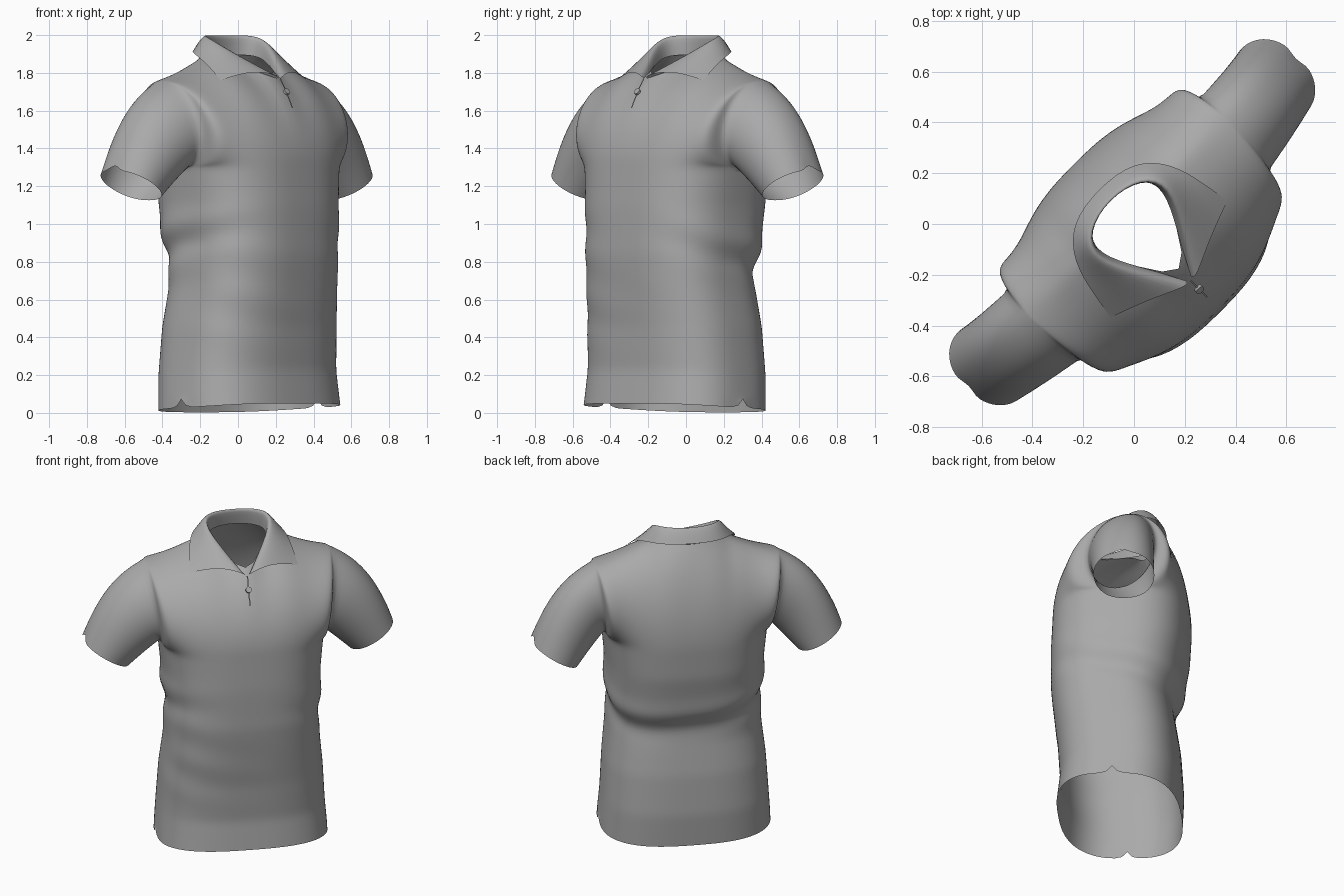
import bpy, bmesh, math
from mathutils import Vector

if "Cube" in bpy.data.objects:
    bpy.data.objects.remove(bpy.data.objects["Cube"])

TURN = math.radians(45)          # the shirt stands turned 45 degrees
M, ROWS, UP, SL = 28, 26, 14, 8  # columns per panel, torso rows, chest rows, sleeve rows
ZA, N = 1.3, 2.7                 # armpit height, cross-section squareness

cloth = bpy.data.materials.new("cloth_grey")
cloth.diffuse_color = (.4, .4, .4, 1)
cloth.use_nodes = True
cloth.node_tree.nodes["Principled BSDF"].inputs["Base Color"].default_value = cloth.diffuse_color


def lerp(a, b, t):
    return a + (b - a) * t


# z, front depth, back depth, half width
PROFILE = [(0, -.45, .28, .51), (.2, -.43, .29, .495), (.45, -.445, .275, .48),
           (.68, -.47, .24, .455), (.85, -.485, .28, .46), (1.1, -.485, .325, .465),
           (1.3, -.475, .335, .485)]


def section(z):
    for p, q in zip(PROFILE, PROFILE[1:]):
        if z <= q[0] + 1e-6:
            t = (z - p[0]) / (q[0] - p[0])
            return [lerp(p[i], q[i], t) for i in (1, 2, 3)]


def power(x):
    return math.copysign(abs(x) ** (2 / N), x) if abs(x) > 1e-9 else 0.0


def ring_point(k, z):
    """Point k of 2M around the torso; k = 0..M runs over the front, left to right."""
    ang = math.pi + math.pi * k / M
    f, b, a = section(z)
    c, h = (f + b) / 2, (b - f) / 2
    s, co = math.sin(ang), math.cos(ang)
    # sagging waist fold, strongest at the back, and soft front creases
    zf = .88 - .1 * s - .05 * co
    w = max(0, min(1, .7 + .7 * s + .1 * abs(co)))
    r = 1 + w * (.03 * math.exp(-((z - zf - .08) / .06) ** 2)
                 - .06 * math.exp(-((z - zf + .02) / .055) ** 2))
    wf = max(0, -s) * max(0, -co + .25)
    r += .014 * wf * math.sin(z * 26 + 3 * co) * math.exp(-((z - .6) / .28) ** 2)
    return Vector((a * power(co) * r, c + h * power(s) * r, z))


def top_point(u, front):
    """Shoulder line outside the neck, neckline inside it."""
    x = abs(u)
    if x >= .2:
        t = (x - .2) / .35
        return Vector((u, .03, 1.9 - .14 * t - .012 * math.sin(math.pi * t)))
    t = x / .2
    if front:
        return Vector((u, lerp(-.31, .03, t), lerp(1.77, 1.9, t)))
    return Vector((u, .03 + .13 * math.sqrt(1 - t * t), 1.9))


def panel_point(k, t, front):
    base = ring_point(k if front else 2 * M - k, ZA)
    s = max(-1, min(1, base.x / .485))
    top = top_point(.55 * s, front)
    g, e = min(1, abs(s) / .5), abs(s) ** 5
    # rounded crest along the shoulders, oval section at the armholes
    f = lerp(1 - t * t, math.cos(math.pi / 2 * t), g)
    zf = lerp(lerp(t, math.sin(math.pi / 2 * t), g * .85), (1 - math.cos(math.pi * t)) / 2, e)
    bow = e * math.sin(math.pi * t) * (-.185 if front else .205)
    return Vector((lerp(base.x, top.x, zf), lerp(top.y, base.y, f) + bow, lerp(ZA, top.z, zf)))


def make(name, strips, levels=1, keep_corners=False):
    """Join grids of points into one welded smooth surface."""
    bm = bmesh.new()
    for grid, closed in strips:
        vs = [[bm.verts.new(p) for p in row] for row in grid]
        n = len(vs[0])
        for r0, r1 in zip(vs, vs[1:]):
            for i in range(n if closed else n - 1):
                j = (i + 1) % n
                bm.faces.new((r0[i], r0[j], r1[j], r1[i]))
    bmesh.ops.remove_doubles(bm, verts=bm.verts, dist=.0005)
    bmesh.ops.recalc_face_normals(bm, faces=bm.faces)
    me = bpy.data.meshes.new(name)
    bm.to_mesh(me)
    bm.free()
    me.materials.append(cloth)
    ob = bpy.data.objects.new(name, me)
    bpy.context.collection.objects.link(ob)
    ob.rotation_euler.z = TURN
    for p in me.polygons:
        p.use_smooth = True
    if levels:
        m = ob.modifiers.new("smooth", 'SUBSURF')
        m.levels = m.render_levels = levels
        if keep_corners:
            m.boundary_smooth = 'PRESERVE_CORNERS'
    return ob


# Torso tube from hem to armpits, with side slits in the hem
torso = []
for r in range(ROWS + 1):
    row = []
    for k in range(2 * M):
        q = r / ROWS
        p = ring_point(k, ZA * q)
        p.z += (1 - q) ** 3 * (.027 - .024 * math.sin(math.pi + math.pi * k / M))
        row.append(p)
    if r == 0:
        for k in (0, M):
            for d in (-1, 1):
                row[k + d] = row[k + d].lerp(row[k], .75)
            row[k].z += .07
    torso.append(row)

# Chest and back panels up to shoulders and neckline
rows_t = [i / UP for i in range(UP + 1)]
front = [[panel_point(k, t, True) for k in range(M + 1)] for t in rows_t]
back = [[panel_point(k, t, False) for k in range(M + 1)] for t in rows_t]


# Sleeves lofted from armhole to cuff
def sleeve(side):
    col = M if side > 0 else 0
    hole = [(front[i][col], t, -1) for i, t in enumerate(rows_t)]
    hole += [(back[i][col], rows_t[i], 1) for i in range(UP - 1, 0, -1)]
    grid = []
    for j in range(SL + 1):
        q = j / SL
        row = []
        for p, t, sg in hole:
            phi = math.pi * t
            wide = max(0, math.sin(phi)) ** .85
            cuff = Vector((side * (.79 - .135 * math.cos(phi)), sg * .18 * wide + .01,
                           1.205 - .08 * math.cos(phi)))
            v = p.lerp(cuff, q)
            out = (1 - math.cos(phi)) / 2 * .25 * q * (1 - q) * (1.3 - .6 * q)
            v += Vector((side * .85 * out, 0, .52 * out))
            if j == SL and t == 1:
                v += Vector((-side * .02, 0, .035))
            row.append(v)
        grid.append(row)
    return grid


make("shirt_body", [(torso, True), (front, False), (back, False),
                    (sleeve(1), True), (sleeve(-1), True)])

# Folded collar: stand bottom, ridge, flap middle, flap edge for half the neck
HALF = [
    ((.012, -.305, 1.77), (.02, -.325, 1.79), (.16, -.255, 1.815), (.325, -.195, 1.76)),
    ((.10, -.14, 1.83), (.115, -.15, 1.90), (.22, -.12, 1.89), (.305, -.07, 1.85)),
    ((.19, .02, 1.89), (.20, .00, 2.01), (.24, .03, 1.965), (.275, .06, 1.905)),
    ((.14, .12, 1.895), (.15, .095, 2.025), (.17, .14, 1.98), (.18, .175, 1.92)),
    ((0, .155, 1.90), (0, .13, 2.02), (0, .17, 1.975), (0, .20, 1.92)),
]
collar = [[Vector(p) for p in c] for c in HALF]
collar += [[Vector((-p[0], p[1], p[2])) for p in c] for c in HALF[-2::-1]]
make("collar", [(collar, False)], 2, True)


# Narrow placket below the collar opening
def chest(z):
    t = (z - ZA) / (1.77 - ZA)
    return lerp(-.31, -.475, 1 - t * t)


placket = [[Vector((x, chest(z) - .006, z)) for x in (-.004, .004)]
           for z in (1.77, 1.73, 1.69, 1.65, 1.615)]
make("placket", [(placket, False)], 0)

# Button
bpy.ops.mesh.primitive_cylinder_add(vertices=20, radius=.018, depth=.014)
button = bpy.context.object
button.name = "button"
button.data.materials.append(cloth)
spot = Vector((0, chest(1.7) - .008, 1.7))
button.location = (-spot.y * math.sin(TURN), spot.y * math.cos(TURN), spot.z)
button.rotation_euler = (math.radians(55), 0, TURN)
bpy.ops.object.shade_smooth_by_angle()
